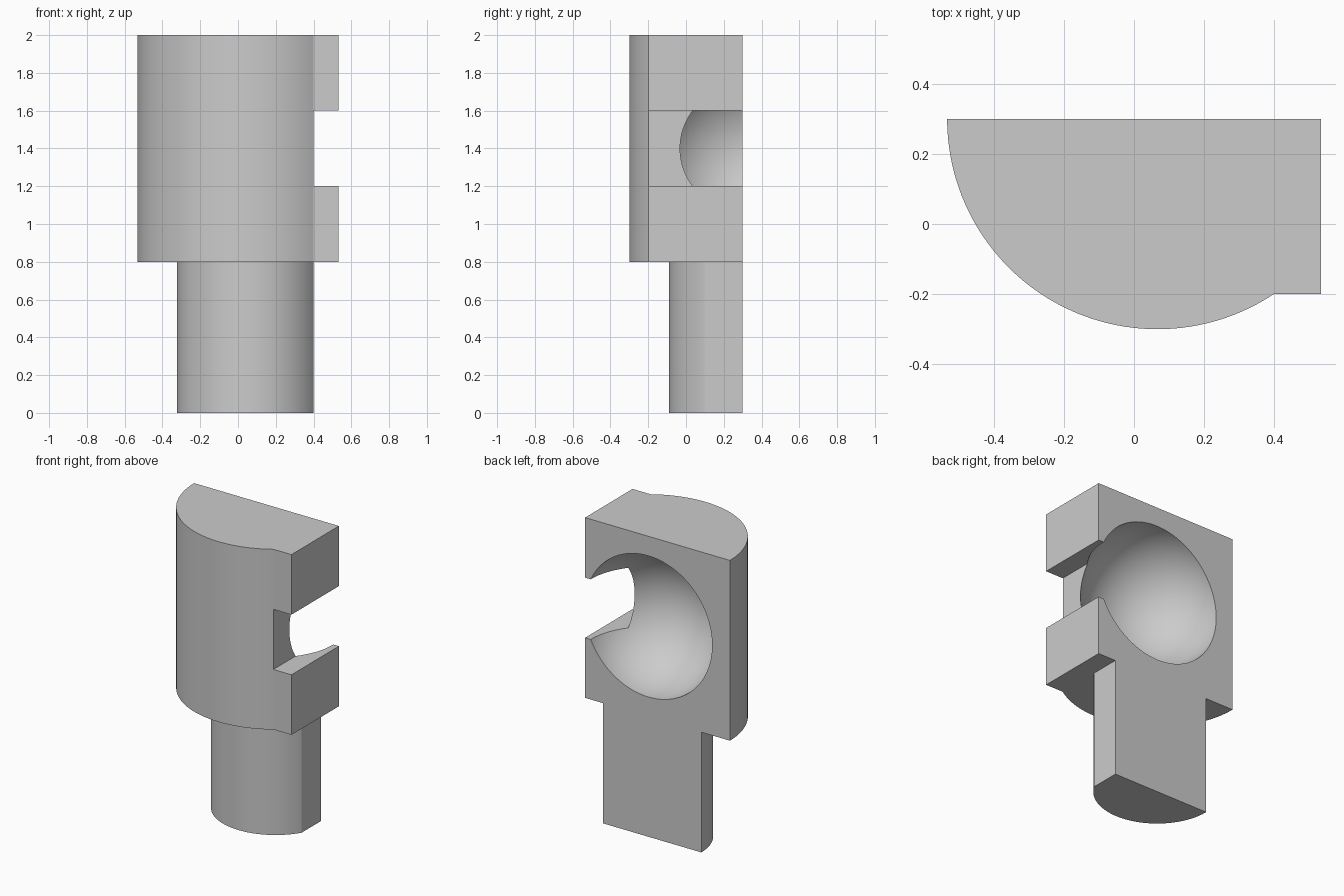
import bpy, bmesh, math
from mathutils import Matrix, Vector

cube = bpy.data.objects.get("Cube")
if cube:
    bpy.data.objects.remove(cube, do_unlink=True)

AXIS_X, BACK_Y = 0.067, 0.3      # shared axis of the rounded parts
FLAT_X, SIDE_X = 0.4, 0.533      # flat on the left side, outer side of the lug
SOCKET = Vector((AXIS_X, BACK_Y, 1.4))

grey = bpy.data.materials.new("plain grey")
grey.use_nodes = True
colour = (0.6, 0.6, 0.6, 1)
grey.diffuse_color = colour
grey.node_tree.nodes["Principled BSDF"].inputs["Base Color"].default_value = colour


def make_object(name, bm):
    bmesh.ops.recalc_face_normals(bm, faces=bm.faces)
    mesh = bpy.data.meshes.new(name)
    bm.to_mesh(mesh)
    bm.free()
    mesh.materials.append(grey)
    obj = bpy.data.objects.new(name, mesh)
    bpy.context.collection.objects.link(obj)
    return obj


def arc(radius, steps=64):
    """Front arc from the back plane round to the flat on the left."""
    end = 2 * math.pi - math.acos((FLAT_X - AXIS_X) / radius)
    angles = [math.pi + (end - math.pi) * i / steps for i in range(steps + 1)]
    return [(AXIS_X + radius * math.cos(a), BACK_Y + radius * math.sin(a)) for a in angles]


def extrude(name, outline, bottom, top):
    bm = bmesh.new()
    face = bm.faces.new([bm.verts.new((x, y, bottom)) for x, y in outline])
    new = bmesh.ops.extrude_face_region(bm, geom=[face])["geom"]
    verts = [v for v in new if isinstance(v, bmesh.types.BMVert)]
    bmesh.ops.translate(bm, verts=verts, vec=(0, 0, top - bottom))
    return make_object(name, bm)


def activate(obj):
    bpy.ops.object.select_all(action="DESELECT")
    obj.select_set(True)
    bpy.context.view_layer.objects.active = obj


def cut(obj, cutter):
    activate(obj)
    mod = obj.modifiers.new("cut", "BOOLEAN")
    mod.operation, mod.solver, mod.object = "DIFFERENCE", "EXACT", cutter
    bpy.ops.object.modifier_apply(modifier=mod.name)
    bpy.data.objects.remove(cutter, do_unlink=True)


# Half-round head with a square lug on its left side
front = arc(0.6)
head = extrude("head", front + [(SIDE_X, front[-1][1]), (SIDE_X, BACK_Y)], 0.8, 2.0)

# Half-round stem with a flat on its left side
stem = extrude("stem", arc(0.39) + [(FLAT_X, BACK_Y)], 0.0, 0.8)

# Slot through the lug
bm = bmesh.new()
bmesh.ops.create_cube(bm, size=1, matrix=Matrix.Translation((FLAT_X + 0.5, 0, 1.4))
                      @ Matrix.Diagonal((1, 2, 0.4, 1)))
cut(head, make_object("slot_cutter", bm))

# Ball socket hollowed into the back
bm = bmesh.new()
bmesh.ops.create_uvsphere(bm, u_segments=96, v_segments=49, radius=0.47,
                          matrix=Matrix.Translation(SOCKET) @ Matrix.Rotation(math.pi / 2, 4, "X"))
cut(head, make_object("socket_cutter", bm))

for part in (head, stem):
    activate(part)
    bpy.ops.object.shade_smooth_by_angle(angle=math.radians(25))
